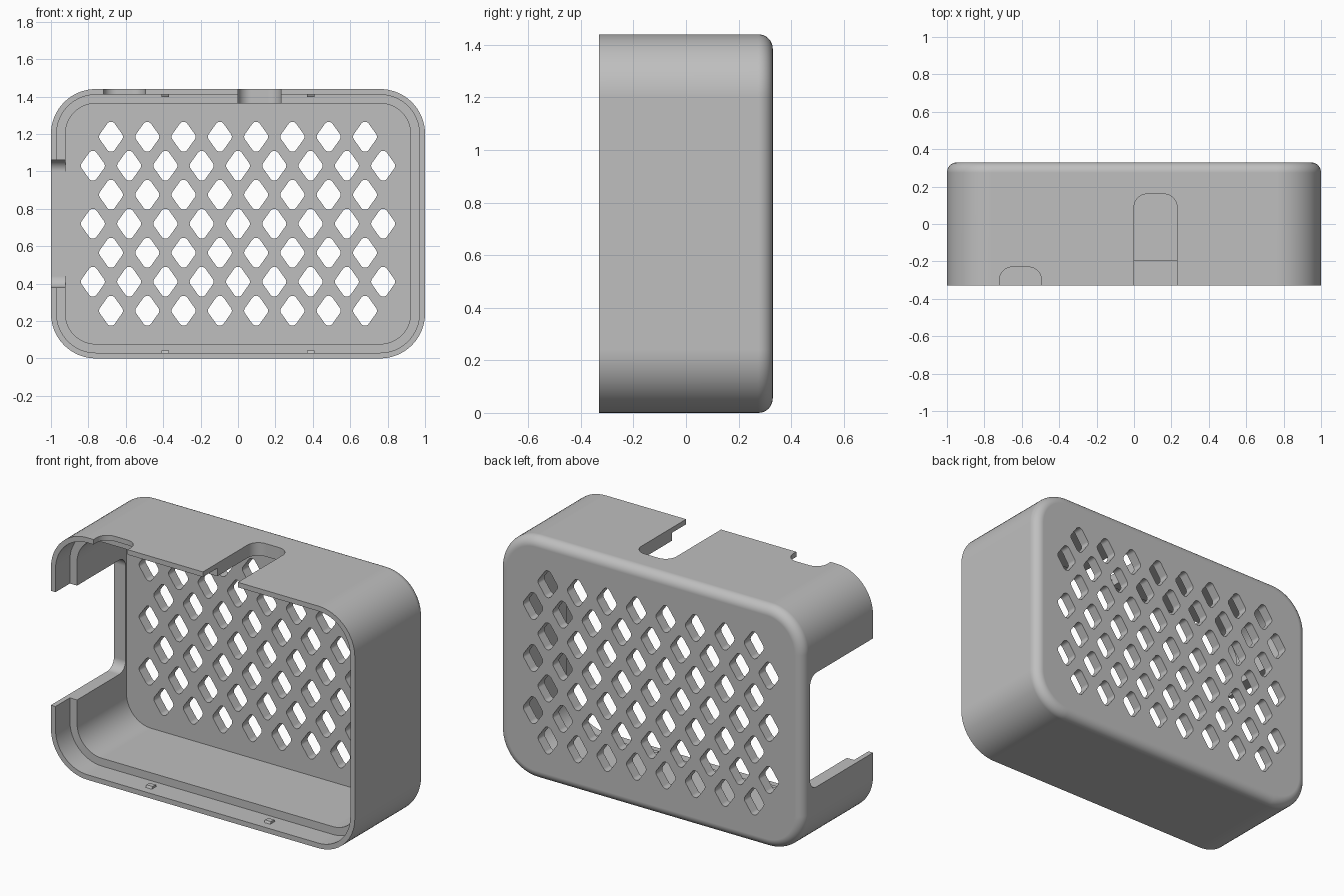
import bpy, bmesh, math
from mathutils import Vector

cube = bpy.data.objects.get("Cube")
if cube:
    bpy.data.objects.remove(cube, do_unlink=True)

WIDTH, HEIGHT, FRONT, BACK = 2.0, 1.44, -0.33, 0.33
CORNER, FILLET = 0.24, 0.055
LIP, WALL, LIP_END, FLOOR = 0.03, 0.077, -0.195, 0.27

grey = bpy.data.materials.new("plain grey")
grey.use_nodes = True
grey.diffuse_color = (0.52, 0.52, 0.52, 1)
grey.node_tree.nodes["Principled BSDF"].inputs["Base Color"].default_value = (0.52, 0.52, 0.52, 1)


def rounded(centres, radius, steps):
    """Convex counter-clockwise outline with an arc around each centre."""
    pts = [Vector(c) for c in centres]
    out = []
    for i, p in enumerate(pts):
        a, b = p - pts[i - 1], pts[(i + 1) % len(pts)] - p
        start = math.atan2(-a.x, a.y)
        turn = (math.atan2(-b.x, b.y) - start) % math.tau
        for s in range(steps + 1):
            t = start + turn * s / steps
            out.append((p.x + radius * math.cos(t), p.y + radius * math.sin(t)))
    return out


def rounded_rect(x0, x1, y0, y1, r, steps=12):
    return rounded([(x0 + r, y0 + r), (x1 - r, y0 + r),
                    (x1 - r, y1 - r), (x0 + r, y1 - r)], r, steps)


def loft(bm, rings):
    """Skin a stack of equal rings and cap both ends."""
    rows = [[bm.verts.new(p) for p in ring] for ring in rings]
    n = len(rows[0])
    for a, b in zip(rows, rows[1:]):
        for i in range(n):
            j = (i + 1) % n
            bm.faces.new((a[i], a[j], b[j], b[i]))
    bm.faces.new(rows[0][::-1])
    bm.faces.new(rows[-1])


def finish(bm, name):
    bmesh.ops.recalc_face_normals(bm, faces=bm.faces[:])
    mesh = bpy.data.meshes.new(name)
    bm.to_mesh(mesh)
    bm.free()
    mesh.materials.append(grey)
    obj = bpy.data.objects.new(name, mesh)
    bpy.context.collection.objects.link(obj)
    return obj


# Case shell: outer wall, filleted back, then back up the inside to the lip
def ring(inset, y):
    outline = rounded_rect(-WIDTH / 2 + inset, WIDTH / 2 - inset,
                           inset, HEIGHT - inset, CORNER - inset, 16)
    return [(x, y, z) for x, z in outline]


sections = [(WALL, FLOOR), (WALL, LIP_END), (LIP, LIP_END), (LIP, FRONT), (0, FRONT)]
for k in range(9):
    t = math.pi / 2 * k / 8
    sections.append((FILLET * (1 - math.cos(t)), BACK - FILLET * (1 - math.sin(t))))
bm = bmesh.new()
loft(bm, [ring(*s) for s in sections])
case = finish(bm, "case_shell")

# Vent cutter: staggered rows of rounded diamonds
bm = bmesh.new()
for row in range(7):
    count = 8 + row % 2
    z = 0.255 + 0.155 * row
    for col in range(count):
        x = (col - (count - 1) / 2) * 0.194
        diamond = rounded([(x, z - 0.055), (x + 0.039, z), (x, z + 0.055), (x - 0.039, z)], 0.025, 6)
        loft(bm, [[(px, y, pz) for px, pz in diamond] for y in (0.2, 0.4)])
vents = finish(bm, "vent_cutter")

# Port cutter: two notches in the top wall and a wide opening in the right wall
bm = bmesh.new()
for x0, x1, depth in ((-0.72, -0.495, -0.23), (0.0, 0.23, 0.16)):
    outline = rounded_rect(x0, x1, -0.6, depth, 0.07)
    loft(bm, [[(x, y, z) for x, y in outline] for z in (1.3, 1.5)])
outline = rounded_rect(-0.6, 0.262, 0.38, 1.06, 0.06)
loft(bm, [[(x, y, z) for y, z in outline] for x in (-1.1, -0.88)])
ports = finish(bm, "port_cutter")

# Cut the openings
for cutter in (vents, ports):
    cutter.hide_render = True
    mod = case.modifiers.new("cut", 'BOOLEAN')
    mod.operation, mod.solver, mod.object = 'DIFFERENCE', 'EXACT', cutter
bpy.context.view_layer.update()
cut_mesh = bpy.data.meshes.new_from_object(
    case.evaluated_get(bpy.context.evaluated_depsgraph_get()))
case.modifiers.clear()
case.data = cut_mesh
for cutter in (vents, ports):
    bpy.data.objects.remove(cutter, do_unlink=True)

bpy.ops.object.select_all(action='DESELECT')
case.select_set(True)
bpy.context.view_layer.objects.active = case
bpy.ops.object.shade_smooth_by_angle(angle=math.radians(30))
weighted = case.modifiers.new("weighted_normals", 'WEIGHTED_NORMAL')
weighted.keep_sharp = True

# Snap tabs: small wedges on the lip, top and bottom
for side, x in (("right", -0.39), ("left", 0.39)):
    for place, base, way in (("bottom", LIP, 1), ("top", HEIGHT - LIP, -1)):
        bm = bmesh.new()
        profile = [(-0.285, -0.005), (-0.235, -0.005), (-0.245, 0.013), (-0.275, 0.013)]
        loft(bm, [[(x + dx, y, base + way * h) for y, h in profile] for dx in (-0.02, 0.02)])
        finish(bm, f"snap_tab_{place}_{side}")
